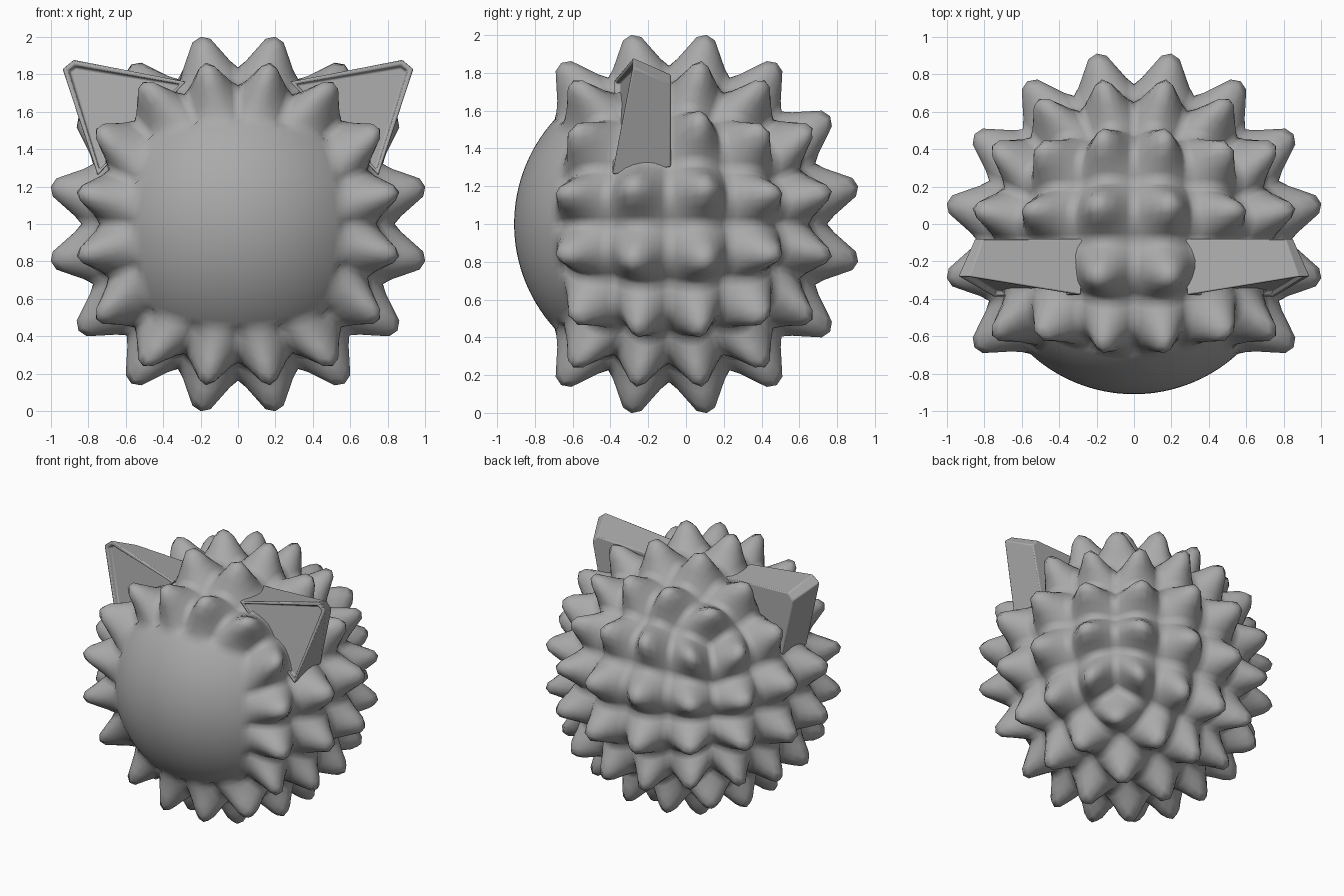
import bpy, bmesh, math
from mathutils import Vector

old = bpy.data.objects.get("Cube")
if old:
    bpy.data.objects.remove(old, do_unlink=True)

CENTRE = Vector((0, -0.09, 1.0))
CELLS = 4      # spikes along each side of the cube-sphere
STEPS = 8      # mesh steps across one spike
N = CELLS * STEPS

grey = bpy.data.materials.new("grey")
grey.use_nodes = True
colour = (0.4, 0.4, 0.4, 1)
grey.diffuse_color = colour
grey.node_tree.nodes["Principled BSDF"].inputs["Base Color"].default_value = colour

# Radius of the surface against distance from a spike's axis
PROFILE = [(0, 1.04), (0.25, 1.02), (0.5, 0.95), (0.75, 0.89), (1, 0.85), (1.42, 0.8)]


def spike_radius(d):
    for (d0, r0), (d1, r1) in zip(PROFILE, PROFILE[1:]):
        if d <= d1:
            return r0 + (r1 - r0) * (d - d0) / (d1 - d0)
    return PROFILE[-1][1]


def add_object(name, bm):
    bmesh.ops.recalc_face_normals(bm, faces=bm.faces[:])
    mesh = bpy.data.meshes.new(name)
    bm.to_mesh(mesh)
    bm.free()
    mesh.materials.append(grey)
    obj = bpy.data.objects.new(name, mesh)
    bpy.context.collection.objects.link(obj)
    return obj


def cube_point(axis, sign, a, b):
    """Point on a cube side, spaced by equal angles (a, b from -1 to 1)."""
    p = [0, 0, 0]
    p[axis] = sign
    p[(axis + 1) % 3] = math.tan(a * math.pi / 4)
    p[(axis + 2) % 3] = math.tan(b * math.pi / 4)
    return Vector(p)


# Spiky ball with a smooth front dome
bm = bmesh.new()
shared = {}


def vertex(direction, radius):
    key = tuple(round(c, 4) + 0.0 for c in direction)
    if key not in shared:
        shared[key] = bm.verts.new(CENTRE + direction * radius)
    return shared[key]


def radius_at(axis, sign, i, j, ci, cj):
    if axis == 1 and sign < 0:
        return 0.82
    u = 2 * (i / STEPS - ci) - 1
    v = 2 * (j / STEPS - cj) - 1
    r = spike_radius(math.hypot(u, v))
    mid = cube_point(axis, sign, (2 * ci + 1) / CELLS - 1, (2 * cj + 1) / CELLS - 1)
    under_ear = abs(mid.x) > 0.5 and mid.z > 0.5 and -0.3 < mid.y < 0
    return min(r, 0.83) if under_ear else r


sides = [(0, 1), (0, -1), (2, 1), (2, -1), (1, 1), (1, -1)]
for axis, sign in sides:
    for i in range(N):
        for j in range(N):
            ci, cj = i // STEPS, j // STEPS
            quad = []
            for di, dj in ((0, 0), (1, 0), (1, 1), (0, 1)):
                p, q = i + di, j + dj
                d = cube_point(axis, sign, 2 * p / N - 1, 2 * q / N - 1).normalized()
                quad.append(vertex(d, radius_at(axis, sign, p, q, ci, cj)))
            bm.faces.new(quad)
for f in bm.faces:
    f.smooth = True
add_object("spiky_body", bm)

# Ears: tapered wedges with a recessed front
bm = bmesh.new()
front = [bm.verts.new(p) for p in (
    (0.28, -0.38, 1.76), (0.88, -0.28, 1.88), (0.94, -0.28, 1.83), (0.75, -0.39, 1.26))]
back = [bm.verts.new(p) for p in (
    (0.27, -0.08, 1.77), (0.81, -0.08, 1.79), (0.85, -0.08, 1.74), (0.76, -0.08, 1.3))]
front_face = bm.faces.new(front)
bm.faces.new(back[::-1])
for k in range(4):
    n = (k + 1) % 4
    bm.faces.new((front[k], back[k], back[n], front[n]))
bmesh.ops.recalc_face_normals(bm, faces=bm.faces[:])
bmesh.ops.inset_region(bm, faces=[front_face], thickness=0.03)
bmesh.ops.inset_region(bm, faces=[front_face], thickness=0.012, depth=-0.03)
ears = add_object("ears", bm)
mirror = ears.modifiers.new("mirror", "MIRROR")
mirror.use_mirror_merge = False
bevel = ears.modifiers.new("soft_edges", "BEVEL")
bevel.width = 0.008
bevel.segments = 2
bpy.ops.object.select_all(action="DESELECT")
ears.select_set(True)
bpy.context.view_layer.objects.active = ears
bpy.ops.object.shade_smooth_by_angle(angle=math.radians(40))
